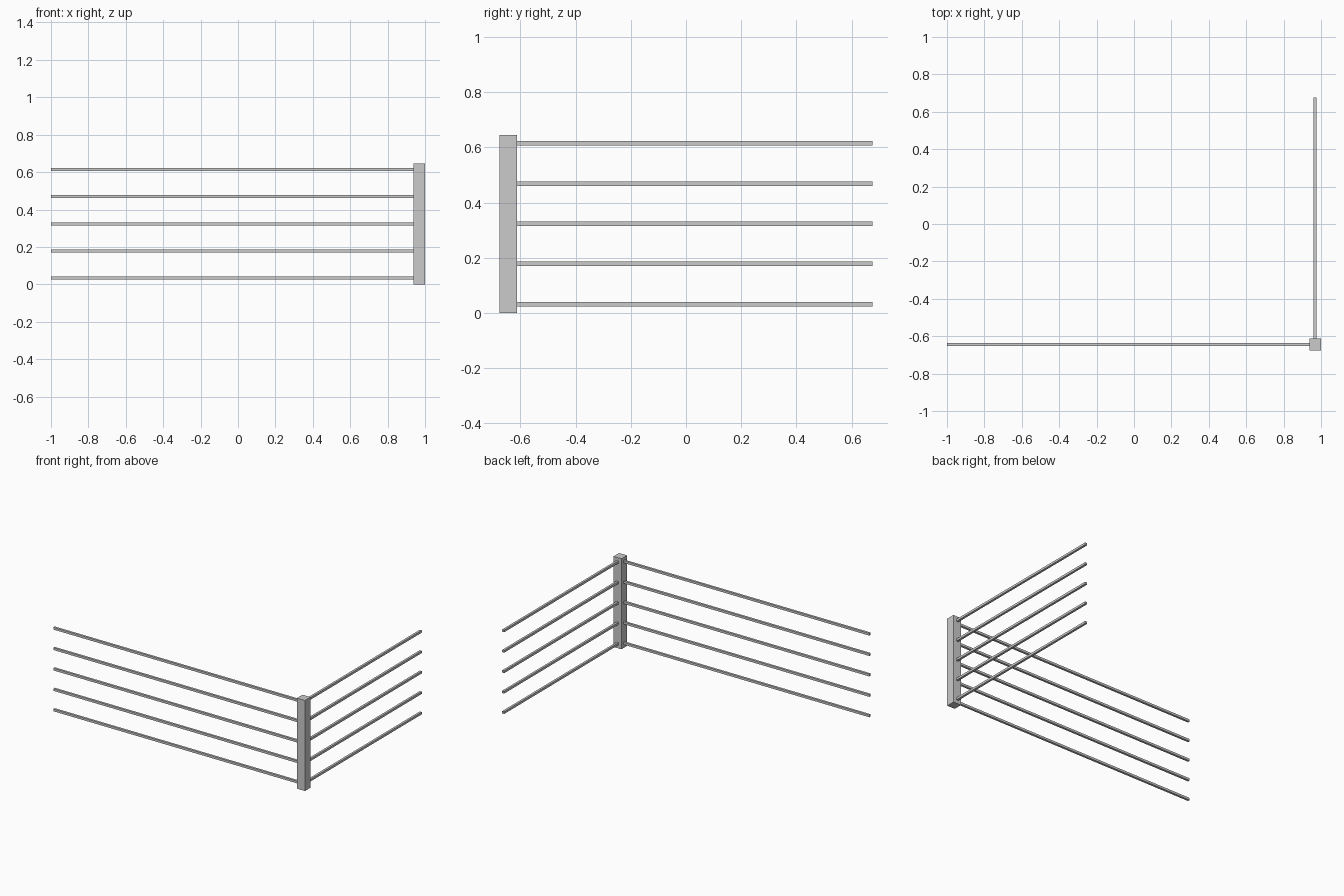
import bpy

if "Cube" in bpy.data.objects:
    bpy.data.objects.remove(bpy.data.objects["Cube"])

POST_W, POST_H = 0.063, 0.645
POST_X, POST_Y = 1 - POST_W / 2, -0.675 + POST_W / 2   # post centre
RAIL_W = 0.016
RAIL_Z = [0.0325 + 0.1455 * i for i in range(5)]


def box(name, center, size):
    bpy.ops.mesh.primitive_cube_add(size=1, location=center)
    ob = bpy.context.object
    ob.name = name
    ob.scale = size
    bpy.ops.object.transform_apply(location=False, rotation=False, scale=True)


# Square corner post
box("corner_post", (POST_X, POST_Y, POST_H / 2), (POST_W, POST_W, POST_H))

# Five square rails along each side, set slightly into the post faces
x_end = POST_X - POST_W / 2 + 0.002
y_start = POST_Y + POST_W / 2 - 0.002
for i, z in enumerate(RAIL_Z, 1):
    box(f"front_rail_{i}", ((x_end - 1) / 2, POST_Y, z), (x_end + 1, RAIL_W, RAIL_W))
    box(f"side_rail_{i}", (POST_X, (y_start + 0.675) / 2, z), (RAIL_W, 0.675 - y_start, RAIL_W))
